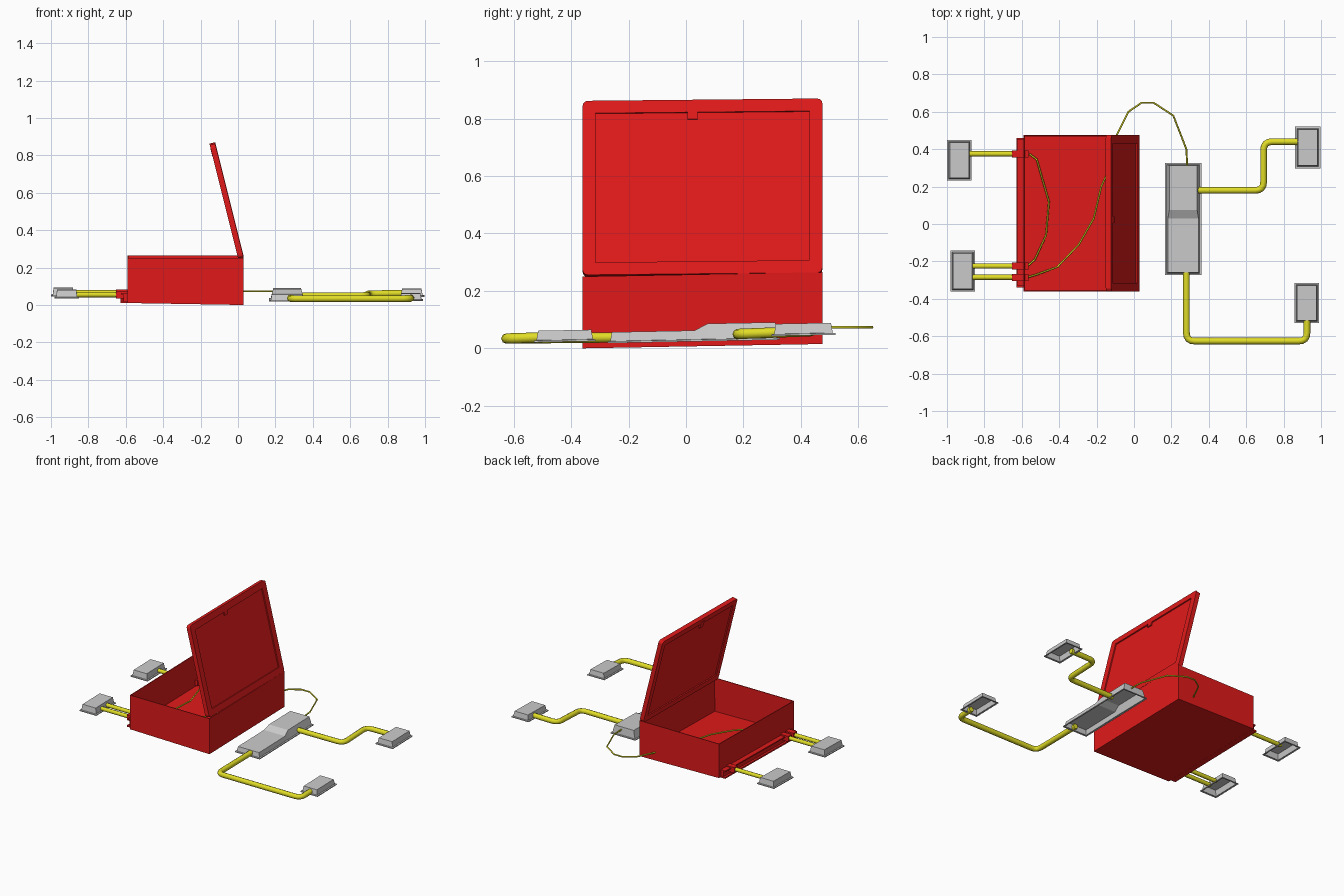
import bpy, bmesh, math
from mathutils import Vector, Matrix

if "Cube" in bpy.data.objects:
    bpy.data.objects.remove(bpy.data.objects["Cube"])


def material(name, col):
    m = bpy.data.materials.new(name)
    m.diffuse_color = col
    m.use_nodes = True
    m.node_tree.nodes["Principled BSDF"].inputs["Base Color"].default_value = m.diffuse_color
    return m


RED = material("red", (0.75, 0.01, 0.01, 1))
YELLOW = material("yellow", (0.75, 0.72, 0.02, 1))


def finish(bm, name, mat=None):
    bmesh.ops.recalc_face_normals(bm, faces=bm.faces)
    me = bpy.data.meshes.new(name)
    bm.to_mesh(me)
    bm.free()
    ob = bpy.data.objects.new(name, me)
    bpy.context.collection.objects.link(ob)
    if mat:
        me.materials.append(mat)
    return ob


def box_bm(lo, hi):
    bm = bmesh.new()
    lo, hi = Vector(lo), Vector(hi)
    s = hi - lo
    bmesh.ops.create_cube(bm, size=1, matrix=Matrix.Translation((lo + hi) / 2) @ Matrix.Diagonal((*s, 1)))
    return bm


def inset(bm, normal, thickness, depth):
    bm.normal_update()
    f = max(bm.faces, key=lambda f: f.normal.dot(Vector(normal)) * f.calc_area())
    bmesh.ops.inset_individual(bm, faces=[f], thickness=thickness, depth=0)
    bmesh.ops.inset_individual(bm, faces=[f], thickness=0.0005, depth=depth)


def tilt(bm, base=0.0, k=0.018):
    for v in bm.verts:
        v.co.z += base + k * (v.co.y + 0.36)


# open case, with slightly sloping bottom
bm = box_bm((-0.59, -0.36, 0), (0.03, 0.475, 0.25))
inset(bm, (0, 0, 1), 0.008, -0.235)
for v in bm.verts:
    if v.co.z < 0.1:
        v.co.z -= 0.017 * (v.co.x - 0.03)
tilt(bm)
finish(bm, "case", RED)

# raised lid with recessed panels on both faces, leaning inward
bm = box_bm((-0.015, -0.36, 0), (0.015, 0.475, 0.625))
corner = [e for e in bm.edges if abs(e.verts[0].co.x - e.verts[1].co.x) > 0.01]
bmesh.ops.bevel(bm, geom=corner, offset=0.018, segments=3, profile=0.5, affect='EDGES')
inset(bm, (1, 0, 0), 0.045, -0.008)
inset(bm, (-1, 0, 0), 0.04, -0.008)
lean = Matrix.Translation((0.015, 0, 0.252)) @ Matrix.Rotation(-math.atan2(0.15, 0.6), 4, 'Y')
bmesh.ops.transform(bm, matrix=lean, verts=bm.verts)
tilt(bm, k=0.01)
finish(bm, "lid", RED)

# latch on the lid
bm = box_bm((-0.016, 0.005, 0.56), (0.016, 0.04, 0.606))
bmesh.ops.transform(bm, matrix=lean, verts=bm.verts)
finish(bm, "latch", RED)

# side rail, ledge and pipe clips on the left wall
for name, lo, hi in (("rail", (-0.612, -0.33, 0.012), (-0.588, 0.455, 0.062)),
                     ("rail_ledge", (-0.627, -0.34, 0.01), (-0.588, 0.46, 0.02)),
                     ("rail_cap", (-0.625, -0.33, 0.055), (-0.588, 0.455, 0.063))):
    bm = box_bm(lo, hi)
    tilt(bm)
    finish(bm, name, RED)
LEFT_PIPES = ((0.375, 0.065, -0.90), (-0.225, 0.056, -0.87), (-0.285, 0.055, -0.87))
for y, z, x in LEFT_PIPES:
    bm = box_bm((-0.652, y - 0.019, z - 0.019), (-0.565, y + 0.019, z + 0.019))
    finish(bm, "pipe_clip", RED)


# grey housings: flanged tapered trays open underneath
def housing(name, x0, x1, y0, y1, base, h, hump=False):
    bm = bmesh.new()
    prev = None
    for d, z in ((0, 0), (0, 0.006), (0.009, 0.007), (0.015, h)):
        ring = [bm.verts.new((x, y, z)) for x, y in
                ((x0 + d, y0 + d), (x1 - d, y0 + d), (x1 - d, y1 - d), (x0 + d, y1 - d))]
        if prev:
            for i in range(4):
                j = (i + 1) % 4
                bm.faces.new((prev[i], prev[j], ring[j], ring[i]))
        prev = ring
    bm.faces.new(prev)
    if hump:
        for y in (0.03, 0.075):
            bmesh.ops.bisect_plane(bm, geom=bm.verts[:] + bm.edges[:] + bm.faces[:],
                                   plane_co=(0, y, 0), plane_no=(0, 1, 0))
        for v in bm.verts:
            if v.co.z > h - 0.001 and v.co.y > 0.06:
                v.co.z += 0.023
                v.co.x += 0.008 if v.co.x < 0.26 else -0.008
    for v in bm.verts:
        v.co.z += base + 0.02 * (v.co.y - (y0 + y1) / 2)
    ob = finish(bm, name)
    # keep normals outward on the open shell
    top = max(ob.data.polygons, key=lambda p: p.center.z)
    if top.normal.z < 0:
        ob.data.flip_normals()
    m = ob.modifiers.new("shell", 'SOLIDIFY')
    m.thickness = 0.004
    m.offset = -1


housing("left_back_housing", -1.0, -0.868, 0.232, 0.45, 0.047, 0.045)
housing("left_front_housing", -0.982, -0.85, -0.362, -0.142, 0.037, 0.045)
housing("right_back_housing", 0.862, 0.996, 0.298, 0.52, 0.045, 0.042)
housing("right_front_housing", 0.857, 0.99, -0.53, -0.315, 0.023, 0.04)
housing("centre_housing", 0.166, 0.36, -0.273, 0.327, 0.024, 0.038, hump=True)


# pipes and wires
def tube(name, pts, r, fillet=0.0, res=2):
    pts = [Vector(p) for p in pts]
    path = [pts[0]]
    for a, b, c in zip(pts, pts[1:], pts[2:]):
        if fillet:
            p, q = b + (a - b).normalized() * fillet, b + (c - b).normalized() * fillet
            for t in (0, 0.25, 0.5, 0.75, 1):
                path.append(p * (1 - t) ** 2 + b * 2 * t * (1 - t) + q * t * t)
        else:
            path.append(b)
    path.append(pts[-1])
    cu = bpy.data.curves.new(name, 'CURVE')
    cu.dimensions = '3D'
    cu.bevel_depth = r
    cu.bevel_resolution = res
    cu.use_fill_caps = True
    sp = cu.splines.new('POLY')
    sp.points.add(len(path) - 1)
    for s, p in zip(sp.points, path):
        s.co = (*p, 1)
    sp.use_smooth = True
    cu.materials.append(YELLOW)
    bpy.context.collection.objects.link(bpy.data.objects.new(name, cu))


tube("back_pipe", [(0.33, 0.18, 0.048), (0.693, 0.18, 0.05), (0.693, 0.44, 0.06), (0.89, 0.44, 0.062)], 0.018, 0.045)
tube("front_pipe", [(0.28, -0.24, 0.038), (0.28, -0.626, 0.034), (0.925, -0.626, 0.034), (0.925, -0.50, 0.038)], 0.018, 0.045)
for y, z, x in LEFT_PIPES:
    tube("left_pipe", [(x, y, z), (-0.57, y, z)], 0.014)

tube("back_wire", [(-0.56, 0.375, 0.065), (-0.52, 0.345, 0.065), (-0.455, 0.12, 0.062), (-0.47, -0.06, 0.06),
                   (-0.53, -0.19, 0.057), (-0.57, -0.225, 0.056)], 0.005, res=1)
tube("long_wire", [(-0.57, -0.285, 0.055), (-0.52, -0.27, 0.055), (-0.41, -0.23, 0.057), (-0.295, -0.11, 0.06),
                   (-0.215, 0.03, 0.063), (-0.175, 0.20, 0.068), (-0.13, 0.30, 0.07), (-0.09, 0.48, 0.073),
                   (-0.03, 0.60, 0.073), (0.04, 0.648, 0.073), (0.105, 0.648, 0.073), (0.21, 0.58, 0.073),
                   (0.28, 0.40, 0.073), (0.285, 0.30, 0.07)], 0.005, res=1)
